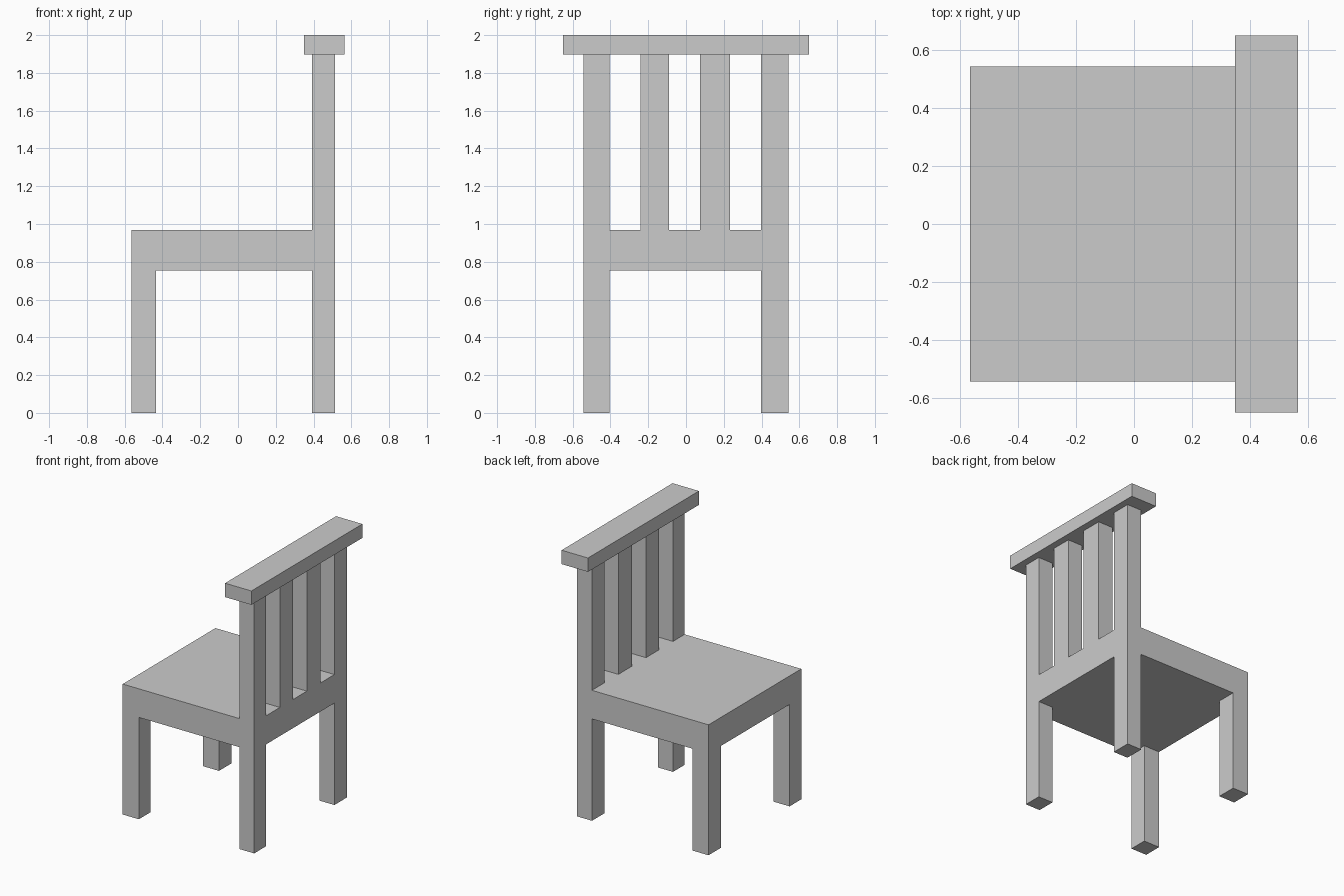
import bpy
import bmesh
from mathutils import Vector

if "Cube" in bpy.data.objects:
    bpy.data.objects.remove(bpy.data.objects["Cube"])


def box(name, xs, ys, zs):
    """Box spanning the given (min, max) range on each axis."""
    lo, hi = Vector((xs[0], ys[0], zs[0])), Vector((xs[1], ys[1], zs[1]))
    bm = bmesh.new()
    bmesh.ops.create_cube(bm, size=1)
    bmesh.ops.scale(bm, vec=hi - lo, verts=bm.verts)
    mesh = bpy.data.meshes.new(name)
    bm.to_mesh(mesh)
    bm.free()
    obj = bpy.data.objects.new(name, mesh)
    obj.location = (lo + hi) / 2
    bpy.context.collection.objects.link(obj)
    return obj


SEAT_BOTTOM, SEAT_TOP, RAIL_BOTTOM = 0.755, 0.967, 1.897
FRONT_X, BACK_X = (-0.565, -0.433), (0.391, 0.513)
SIDES = {"right": (-0.543, -0.406), "left": (0.396, 0.543)}
SLATS = {"right": (-0.242, -0.09), "left": (0.074, 0.234)}

# Thick seat
box("seat", (FRONT_X[0], BACK_X[1]), (-0.543, 0.543), (SEAT_BOTTOM, SEAT_TOP))

# Legs, with the back posts carrying on above the seat
for side, ys in SIDES.items():
    box(f"front_leg_{side}", FRONT_X, ys, (0, SEAT_BOTTOM))
    box(f"back_leg_{side}", BACK_X, ys, (0, SEAT_BOTTOM))
    box(f"back_post_{side}", BACK_X, ys, (SEAT_TOP, RAIL_BOTTOM))

# Backrest slats
for side, ys in SLATS.items():
    box(f"back_slat_{side}", BACK_X, ys, (SEAT_TOP, RAIL_BOTTOM))

# Overhanging top rail
box("top_rail", (0.349, 0.565), (-0.65, 0.65), (RAIL_BOTTOM, 2.0))
